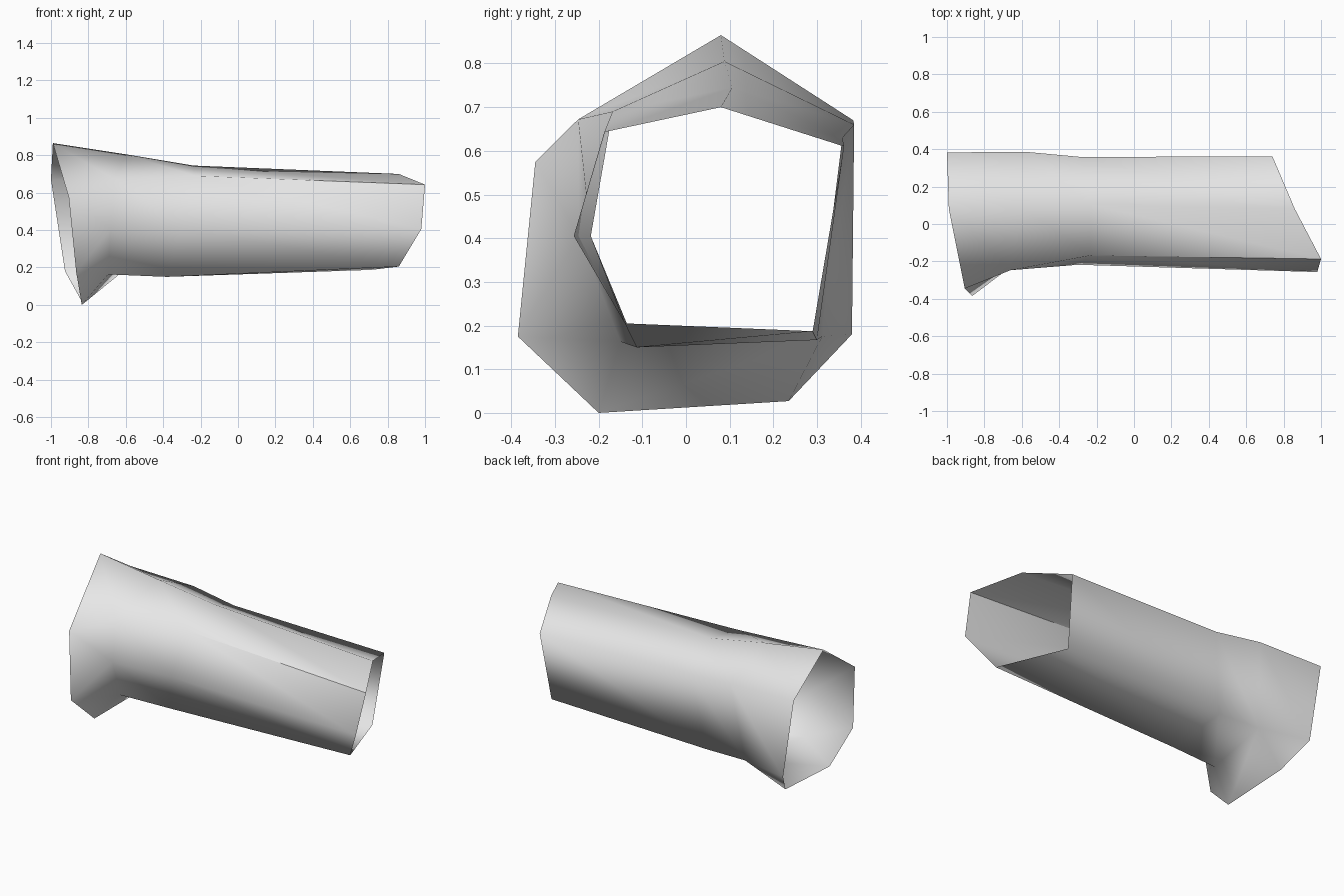
import bpy, bmesh

if "Cube" in bpy.data.objects:
    bpy.data.objects.remove(bpy.data.objects["Cube"])

# Cross-section rings (x, y, z), ordered top, front top, front, bottom front, bottom back, back
flare = [(-0.99, 0.08, 0.865), (-0.905, -0.345, 0.575), (-0.865, -0.385, 0.175),
         (-0.835, -0.20, 0.0), (-0.84, 0.235, 0.027), (-1.0, 0.383, 0.67)]
throat = [(-0.60, 0.088, 0.805), (-0.66, -0.247, 0.672), (-0.68, -0.245, 0.405),
          (-0.695, -0.15, 0.163), (-0.62, 0.312, 0.175), (-0.57, 0.385, 0.66)]
neck = [(-0.24, 0.106, 0.745), (-0.23, -0.168, 0.69), (-0.30, -0.218, 0.405),
        (-0.38, -0.113, 0.15), (-0.35, 0.30, 0.167), (-0.28, 0.358, 0.63)]
cuff = [(0.86, 0.08, 0.70), (1.0, -0.187, 0.643), (0.98, -0.257, 0.405),
        (0.86, -0.14, 0.205), (0.71, 0.29, 0.187), (0.74, 0.362, 0.61)]
flare_corner = (-0.925, 0.38, 0.18)

bm = bmesh.new()
rings = [[bm.verts.new(p) for p in ring] for ring in (flare, throat, neck, cuff)]

# Open tube skin between neighbouring rings
for r, (a, b) in enumerate(zip(rings, rings[1:])):
    for i in range(6):
        j = (i + 1) % 6
        if r == 0 and i == 4:
            # Extra corner on the back of the flared mouth
            c = bm.verts.new(flare_corner)
            bm.faces.new((a[4], c, b[4]))
            bm.faces.new((c, a[5], b[5], b[4]))
        else:
            bm.faces.new((a[i], a[j], b[j], b[i]))

bmesh.ops.recalc_face_normals(bm, faces=bm.faces)
# Outward normals: the top panel must point up
bm.faces.ensure_lookup_table()
bm.normal_update()
if bm.faces[0].normal.z < 0:
    bmesh.ops.reverse_faces(bm, faces=bm.faces)

for f in bm.faces:
    f.smooth = True
# Seam along the front top edge
bm.edges.get((rings[2][1], rings[3][1])).smooth = False

mesh = bpy.data.meshes.new("sleeve")
bm.to_mesh(mesh)
bm.free()

grey = bpy.data.materials.new("light grey")
grey.diffuse_color = (0.8, 0.8, 0.8, 1)
grey.use_nodes = True
grey.node_tree.nodes["Principled BSDF"].inputs["Base Color"].default_value = grey.diffuse_color
mesh.materials.append(grey)
sleeve = bpy.data.objects.new("sleeve", mesh)
bpy.context.collection.objects.link(sleeve)
